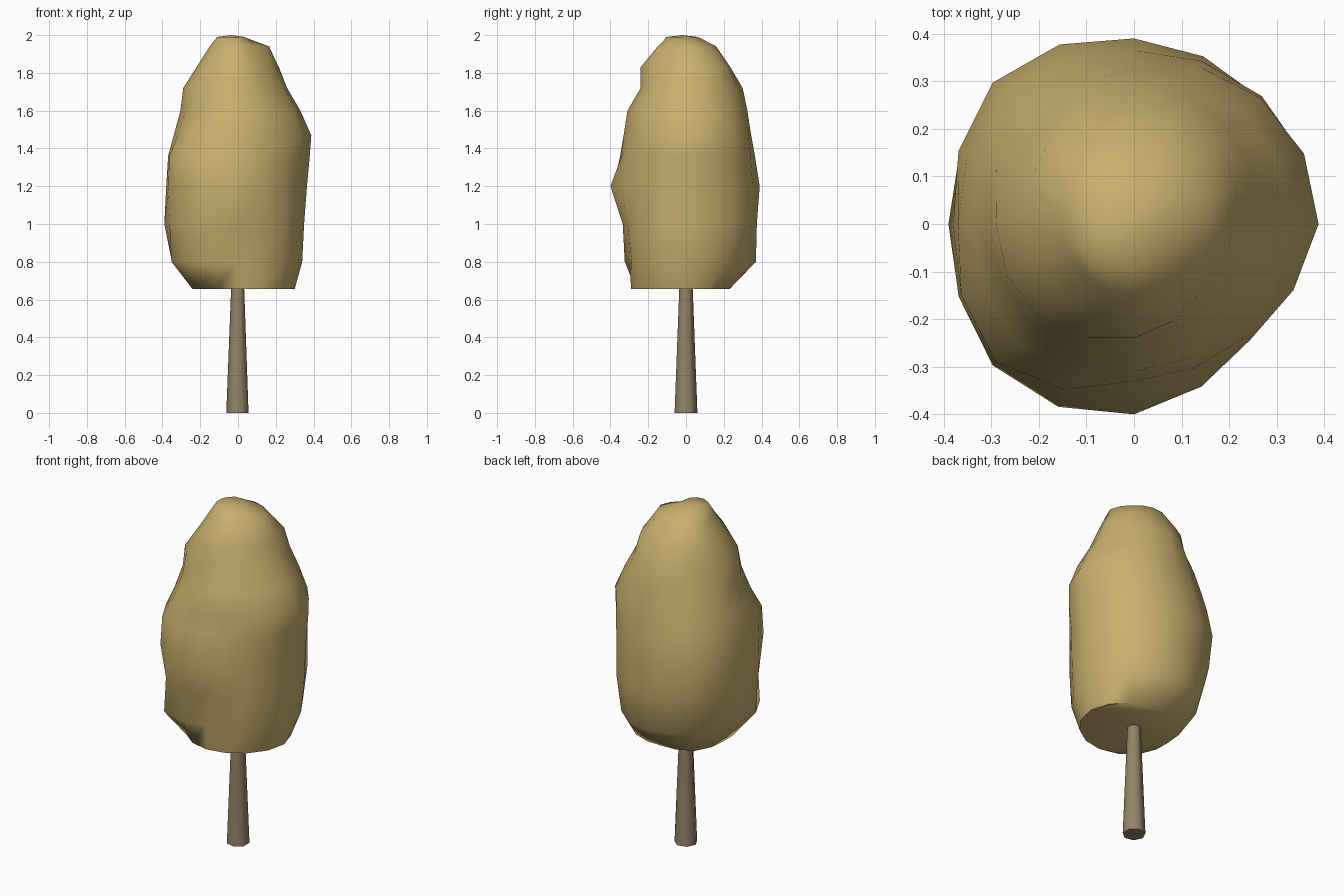
import bpy, bmesh, math

if "Cube" in bpy.data.objects:
    bpy.data.objects.remove(bpy.data.objects["Cube"])


def material(name, rgb):
    m = bpy.data.materials.new(name)
    m.diffuse_color = (*rgb, 1)
    m.use_nodes = True
    m.node_tree.nodes["Principled BSDF"].inputs["Base Color"].default_value = m.diffuse_color
    return m


def loft(name, rings, mat, tip=None, sharp=60):
    """Skin a stack of closed rings of points, capping both ends."""
    bm = bmesh.new()
    loops = [[bm.verts.new(p) for p in ring] for ring in rings]
    n = len(loops[0])
    for a, b in zip(loops, loops[1:]):
        for i in range(n):
            j = (i + 1) % n
            bm.faces.new((a[i], a[j], b[j], b[i]))
    bm.faces.new(loops[0][::-1])
    if tip:
        t = bm.verts.new(tip)
        for i in range(n):
            bm.faces.new((loops[-1][i], loops[-1][(i + 1) % n], t))
    else:
        bm.faces.new(loops[-1])
    bmesh.ops.recalc_face_normals(bm, faces=bm.faces)
    me = bpy.data.meshes.new(name)
    bm.to_mesh(me)
    bm.free()
    me.materials.append(mat)
    ob = bpy.data.objects.new(name, me)
    bpy.context.collection.objects.link(ob)
    bpy.context.view_layer.objects.active = ob
    ob.select_set(True)
    bpy.ops.object.shade_smooth_by_angle(angle=math.radians(sharp))
    ob.select_set(False)
    return ob


def ring(radii, z, start=0.0):
    n = len(radii)
    return [(r * math.cos(start + math.tau * i / n),
             r * math.sin(start + math.tau * i / n), z)
            for i, r in enumerate(radii)]


def refine(r):
    """Double the number of directions with smooth in-between radii."""
    n, out = len(r), []
    for i in range(n):
        a, b, c, d = (r[(i + k) % n] for k in (-1, 0, 1, 2))
        out += [b, (9 * (b + c) - a - d) / 16]
    return out


foliage = material("dry foliage", (0.58, 0.43, 0.155))
bark = material("bark", (0.29, 0.23, 0.135))

# Lumpy crown: height, then radii toward E, NE, N, NW, W, SW, S, SE
crown = [
    (0.655, .30, .27, .23, .26, .24, .28, .29, .29),
    (0.80, .34, .35, .37, .35, .35, .40, .30, .335),
    (1.00, .35, .375, .375, .40, .39, .39, .335, .345),
    (1.20, .365, .375, .39, .42, .38, .42, .40, .345),
    (1.36, .38, .38, .365, .39, .37, .41, .34, .345),
    (1.47, .388, .375, .345, .36, .34, .35, .33, .335),
    (1.60, .33, .33, .325, .32, .305, .30, .31, .30),
    (1.72, .26, .28, .30, .27, .29, .28, .24, .24),
    (1.83, .215, .25, .235, .25, .22, .22, .24, .20),
    (1.94, .165, .15, .16, .17, .15, .15, .15, .14),
    (1.99, .03, .04, .05, .09, .11, .12, .10, .05),
]
loft("crown", [ring(refine(r), z) for z, *r in crown], foliage,
     tip=(-0.04, -0.02, 2.0))

# Tapered seven-sided trunk
loft("trunk", [ring([r] * 7, z, math.pi) for z, r in ((0, .062), (.67, .036))],
     bark)
